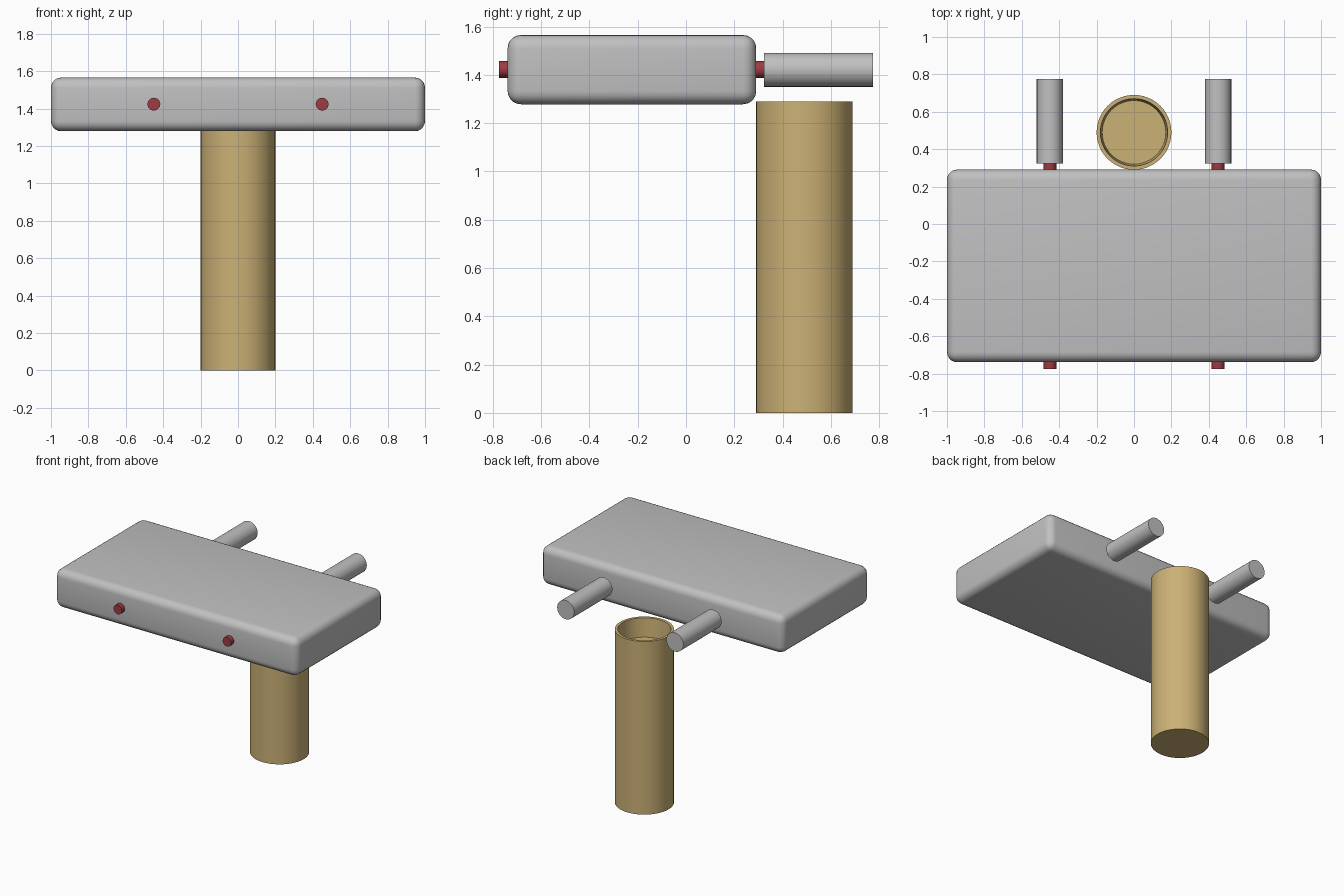
import bpy, bmesh, math
from mathutils import Matrix

if "Cube" in bpy.data.objects:
    bpy.data.objects.remove(bpy.data.objects["Cube"])


def material(name, rgb):
    m = bpy.data.materials.new(name)
    m.diffuse_color = (*rgb, 1)
    m.use_nodes = True
    m.node_tree.nodes["Principled BSDF"].inputs["Base Color"].default_value = m.diffuse_color
    return m


grey = material("light_grey", (0.53, 0.53, 0.54))
red = material("dark_red", (0.33, 0.045, 0.055))
tan = material("tan", (0.60, 0.44, 0.18))


def finish(bm, name, mat, angle=40):
    bmesh.ops.recalc_face_normals(bm, faces=bm.faces)
    me = bpy.data.meshes.new(name)
    bm.to_mesh(me)
    bm.free()
    ob = bpy.data.objects.new(name, me)
    bpy.context.collection.objects.link(ob)
    me.materials.append(mat)
    bpy.ops.object.select_all(action='DESELECT')
    ob.select_set(True)
    bpy.context.view_layer.objects.active = ob
    bpy.ops.object.shade_smooth_by_angle(angle=math.radians(angle))
    return ob


def lengthwise_cylinder(name, x, y0, y1, z, r, sides, mat):
    bm = bmesh.new()
    place = Matrix.Translation((x, (y0 + y1) / 2, z)) @ Matrix.Rotation(math.pi / 2, 4, 'X')
    bmesh.ops.create_cone(bm, cap_ends=True, segments=sides, radius1=r, radius2=r,
                          depth=y1 - y0, matrix=place)
    return finish(bm, name, mat)


def lathe(name, profile, x, y, sides, mat):
    # closed revolved body whose first and last rings are capped
    bm = bmesh.new()
    rings = [[bm.verts.new((x + r * math.cos(2 * math.pi * i / sides),
                            y + r * math.sin(2 * math.pi * i / sides), z))
              for i in range(sides)] for r, z in profile]
    for a, b in zip(rings, rings[1:]):
        for i in range(sides):
            j = (i + 1) % sides
            bm.faces.new((a[i], a[j], b[j], b[i]))
    bm.faces.new(rings[0])
    bm.faces.new(rings[-1])
    return finish(bm, name, mat)


# rounded slab head
bm = bmesh.new()
bmesh.ops.create_cube(bm, size=1, matrix=Matrix.Translation((0, -0.224, 1.422))
                      @ Matrix.Diagonal((2.0, 1.03, 0.287, 1)))
bmesh.ops.bevel(bm, geom=bm.edges[:], offset=0.055, segments=5, profile=0.5, affect='EDGES')
finish(bm, "slab_head", grey)

# rods running through the slab and the handles on their rear ends
for side, sx in (("left", -1), ("right", 1)):
    lengthwise_cylinder(side + "_rod", sx * 0.45, -0.774, 0.335, 1.423, 0.035, 12, red)
    lengthwise_cylinder(side + "_handle", sx * 0.45, 0.324, 0.774, 1.421, 0.07, 32, grey)

# standing post with a shallow cup in its top
lathe("post_cup", [(0.2, 0), (0.2, 1.29), (0.18, 1.29), (0.17, 1.15)], 0, 0.49, 48, tan)
